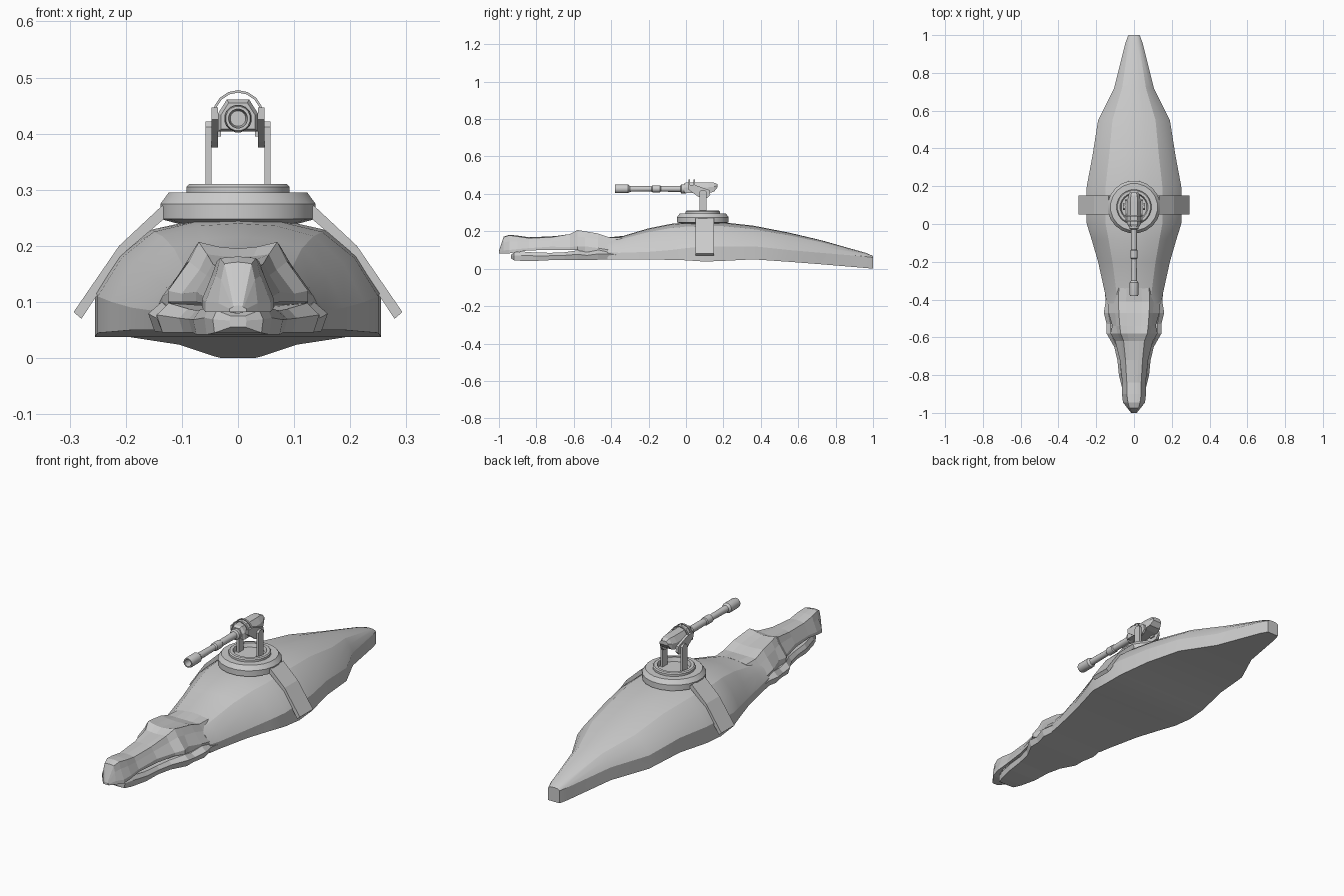
import bpy, bmesh, math
from mathutils import Vector

if "Cube" in bpy.data.objects:
    bpy.data.objects.remove(bpy.data.objects["Cube"])


def make(name, verts, faces, smooth=None):
    me = bpy.data.meshes.new(name)
    me.from_pydata(verts, [], faces)
    bm = bmesh.new()
    bm.from_mesh(me)
    bmesh.ops.remove_doubles(bm, verts=bm.verts, dist=1e-5)
    bmesh.ops.recalc_face_normals(bm, faces=bm.faces)
    bm.to_mesh(me)
    bm.free()
    ob = bpy.data.objects.new(name, me)
    bpy.context.collection.objects.link(ob)
    if smooth:
        bpy.ops.object.select_all(action='DESELECT')
        ob.select_set(True)
        bpy.context.view_layer.objects.active = ob
        bpy.ops.object.shade_smooth_by_angle(angle=math.radians(smooth))
    return ob


def loft(name, rows, section, smooth=None):
    """Skin closed symmetric sections; section(row) gives half outline from bottom edge to crest."""
    verts, faces = [], []
    for row in rows:
        half = section(row)
        ring = half + [(-x, z) for x, z in reversed(half[:-1])]
        n = len(ring)
        verts += [(x, row[0], z) for x, z in ring]
    for i in range(len(rows) - 1):
        for j in range(n):
            k = (j + 1) % n
            faces.append((i*n + j, i*n + k, (i+1)*n + k, (i+1)*n + j))
    faces += [tuple(range(n)), tuple(range((len(rows)-1)*n, len(rows)*n))]
    return make(name, verts, faces, smooth)


def prism(name, pts, a, b, axis='y'):
    """Extrude an outline: (x,z) along y, or (y,z) along x."""
    n = len(pts)
    put = (lambda p, t: (p[0], t, p[1])) if axis == 'y' else (lambda p, t: (t, p[0], p[1]))
    verts = [put(p, t) for t in (a, b) for p in pts]
    faces = [tuple(range(n)), tuple(range(n, 2*n))]
    faces += [(i, (i+1) % n, n + (i+1) % n, n + i) for i in range(n)]
    return make(name, verts, faces)


def lathe(name, prof, centre, axis='z', seg=20):
    """Turn (radius, height) points about the axis."""
    verts, faces = [], []
    for r, h in prof:
        for k in range(seg):
            a = 2*math.pi*(k + .5)/seg
            c, s = r*math.cos(a), r*math.sin(a)
            verts.append(Vector(centre) + Vector((c, s, h) if axis == 'z' else (c, h, s)))
    for i in range(len(prof) - 1):
        for k in range(seg):
            m = (k + 1) % seg
            faces.append((i*seg + k, i*seg + m, (i+1)*seg + m, (i+1)*seg + k))
    return make(name, verts, faces, 30)


# Body and tail: y, half width, bottom, side wall top, crest
body = [(-.42, .145, .05, .09, .165), (-.36, .155, .05, .085, .168), (-.2, .19, .05, .09, .216),
        (-.08, .225, .047, .10, .24), (0, .25, .045, .11, .247), (.1, .255, .038, .12, .25),
        (.2, .25, .042, .12, .248), (.36, .22, .05, .12, .23), (.55, .19, .037, .10, .193),
        (.72, .105, .024, .085, .153), (.96, .045, .004, .065, .085), (1, .03, 0, .06, .068)]


def body_section(r):
    _, w, b, s, t = r
    return [(w, b)] + [(w*f, s + (t - s)*g) for f, g in
                       ((1, 0), (.83, .5), (.6, .84), (.3, .97), (0, 1))]


loft("body", body, body_section, 20)

# Upper head: y, half width, mouth line, lip top, crest half width, brow height, centre height
head = [(-.34, .13, .06, .09, .08, .165, .175), (-.41, .14, .085, .10, .083, .168, .168),
        (-.47, .135, .092, .11, .08, .188, .182), (-.54, .115, .09, .12, .075, .2, .19),
        (-.58, .125, .1, .12, .07, .207, .195), (-.62, .1, .1, .115, .055, .185, .18),
        (-.72, .075, .1, .118, .045, .168, .173), (-.84, .062, .098, .11, .038, .163, .168),
        (-.9, .064, .09, .105, .038, .172, .177), (-.945, .058, .082, .1, .032, .178, .181),
        (-.975, .035, .082, .098, .024, .168, .171), (-1, .015, .082, .088, .008, .092, .094)]
loft("upper_head", head, lambda r: [(r[1], r[2]), (r[1], r[3]),
     (r[4]*1.25, r[3] + .6*(r[5] - r[3])), (r[4], r[5]), (r[4]*.5, .3*r[5] + .7*r[6]), (0, r[6])])

# Lower jaw: y, half width, bottom, lip height, middle height
jaw = [(-.35, .155, .05, .085, .12), (-.41, .15, .05, .098, .11), (-.47, .16, .048, .1, .09),
       (-.53, .145, .046, .088, .085), (-.58, .145, .046, .098, .09), (-.65, .105, .046, .088, .085),
       (-.72, .088, .046, .085, .08), (-.8, .08, .042, .086, .08), (-.88, .06, .042, .092, .08),
       (-.92, .045, .045, .085, .08), (-.935, .015, .055, .075, .075)]
loft("lower_jaw", jaw, lambda r: [(r[1]*.93, r[2]), (r[1], .4*r[2] + .6*r[3]),
                                  (r[1]*.85, r[3]), (0, r[4])])

# Straps holding the mount to the back
for side, s in (("right", 1), ("left", -1)):
    outline = [(.279, .07), (.293, .082), (.212, .2), (.135, .272), (.12, .258), (.2, .19)]
    prism(side + "_strap", [(s*x, z) for x, z in outline], .05, .15)

# Turret ring with a recessed floor
lathe("turret_ring", [(0, .292), (.068, .292), (.074, .31), (.088, .31), (.093, .305), (.093, .295),
      (.125, .295), (.14, .275), (.14, .248), (.11, .24), (0, .24)], (0, .09, 0))

# Gun posts and rounded cradle plates
for side, s in (("right", 1), ("left", -1)):
    prism(side + "_post", [(.073, .285), (.11, .285), (.11, .412), (.1, .422), (.083, .422),
          (.073, .412)], s*.047, s*.058, 'x')
    prism(side + "_cradle", [(.065, .385), (.085, .375), (.115, .378), (.13, .395), (.125, .42),
          (.05, .447), (.01, .447), (.01, .425)], s*.036, s*.047, 'x')
    prism(side + "_trunnion", [(.08, .395), (.105, .395), (.105, .41), (.08, .41)],
          s*.03, s*.05, 'x')

# Receiver and tapered rear
rec = [(y, w, b, t) for y, w, b, t in ((-.012, .03, .408, .455), (0, .036, .404, .461),
       (.12, .036, .404, .461), (.15, .03, .412, .46), (.168, .022, .434, .452))]
loft("receiver", rec, lambda r: [(r[1], r[2]), (r[1], .45*r[2] + .55*r[3]), (r[1]*.55, r[3]),
                                 (0, r[3])])

# Barrel with collar and hollow muzzle
lathe("barrel", [(0, -.34), (.014, -.34), (.017, -.38), (.022, -.38), (.024, -.372), (.024, -.31),
      (.016, -.3), (.014, -.185), (.019, -.18), (.019, -.14), (.0155, -.135), (.0165, -.03),
      (.025, -.025), (.025, 0), (0, 0)], (0, 0, .427), 'y', 16)

# Guard hoops over the receiver
for name, y in (("front_hoop", .014), ("rear_hoop", .04)):
    arc = [(r*math.cos(a), .432 + r*math.sin(a)) for r, rng in ((.0455, range(9)),
           (.041, range(8, -1, -1))) for a in [math.pi*k/8 for k in rng]]
    prism(name, arc, y, y + .008)
